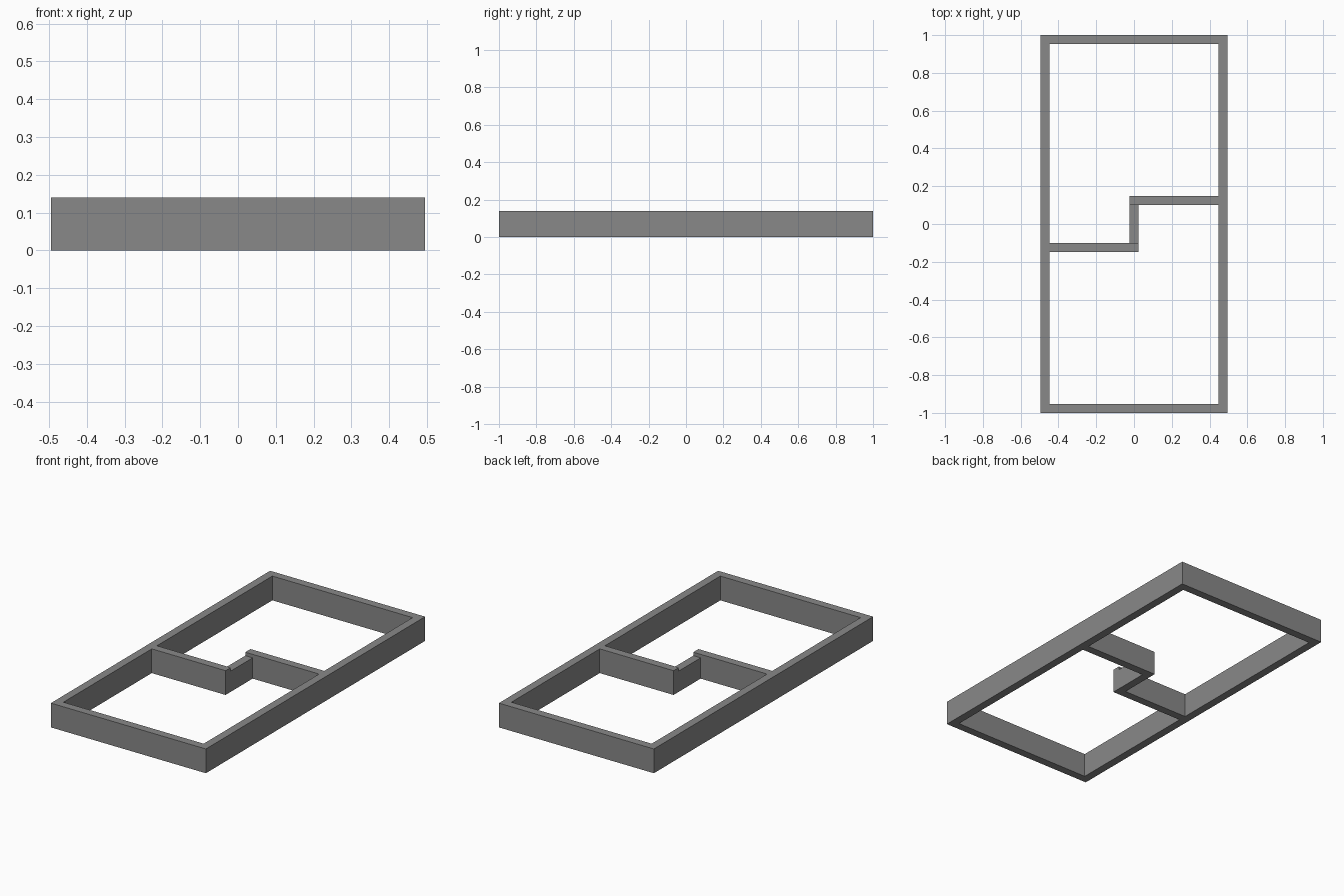
import bpy
import bmesh

if "Cube" in bpy.data.objects:
    bpy.data.objects.remove(bpy.data.objects["Cube"])

W, L, H, T = 0.495, 1.0, 0.14, 0.047   # half width, half length, height, wall thickness
STEP_Y = 0.147                         # outer face of the divider bars
LOW = 0.12                             # height of the short link wall

# Dark grey wall material
grey = bpy.data.materials.new("dark_grey")
grey.diffuse_color = (0.25, 0.25, 0.25, 1)
grey.use_nodes = True
grey.node_tree.nodes["Principled BSDF"].inputs["Base Color"].default_value = grey.diffuse_color


def prism(name, outline, height, inner=None):
    """Vertical-walled solid from an outline, or a ring between two outlines."""
    bm = bmesh.new()
    lo = [bm.verts.new((x, y, 0)) for x, y in outline]
    if inner:
        li = [bm.verts.new((x, y, 0)) for x, y in inner]
        n = len(lo)
        faces = [bm.faces.new((lo[i], lo[(i + 1) % n], li[(i + 1) % n], li[i]))
                 for i in range(n)]
    else:
        faces = [bm.faces.new(lo)]
    top = bmesh.ops.extrude_face_region(bm, geom=faces, use_keep_orig=True)
    verts = [g for g in top["geom"] if isinstance(g, bmesh.types.BMVert)]
    bmesh.ops.translate(bm, verts=verts, vec=(0, 0, height))
    bmesh.ops.recalc_face_normals(bm, faces=bm.faces)
    mesh = bpy.data.meshes.new(name)
    bm.to_mesh(mesh)
    bm.free()
    mesh.materials.append(grey)
    obj = bpy.data.objects.new(name, mesh)
    bpy.context.collection.objects.link(obj)
    return obj


def rect(x0, x1, y0, y1):
    return [(x0, y0), (x1, y0), (x1, y1), (x0, y1)]


# Outer rectangular frame
prism("outer_frame", rect(-W, W, -L, L), H, rect(-W + T, W - T, -L + T, L - T))

# Two offset divider bars, each reaching in from one side
h = T / 2
prism("divider_right", rect(-h, W - T, STEP_Y - T, STEP_Y), H)
prism("divider_left", rect(-W + T, h, -STEP_Y, -STEP_Y + T), H)

# Slightly lower link wall joining the bars
prism("divider_link", rect(-h, h, -STEP_Y + T, STEP_Y - T), LOW)
